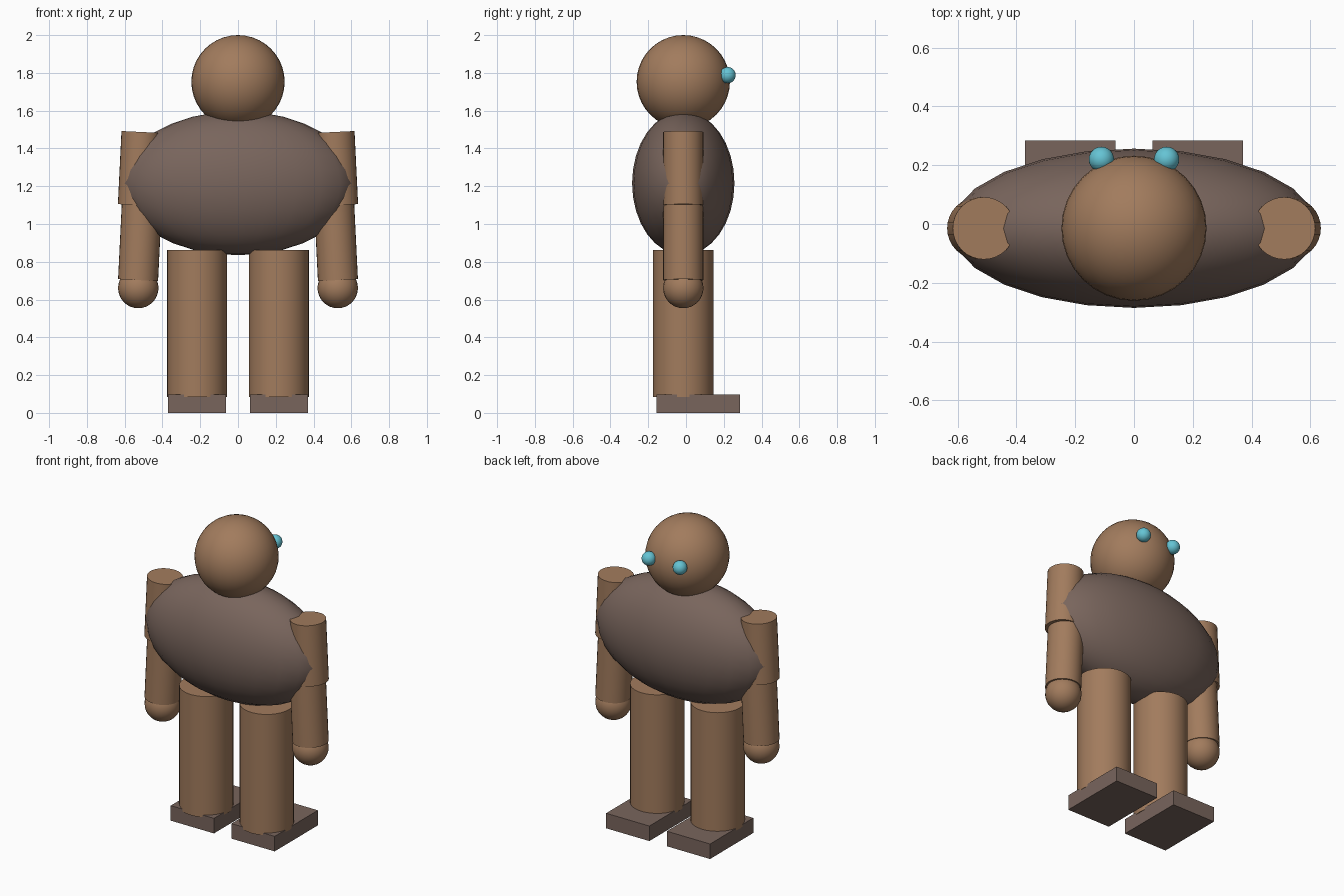
import bpy, math
from mathutils import Vector

if "Cube" in bpy.data.objects:
    bpy.data.objects.remove(bpy.data.objects["Cube"])

CY = -0.0145  # depth of the body axis


def material(name, rgb):
    m = bpy.data.materials.new(name)
    m.diffuse_color = (*rgb, 1)
    m.use_nodes = True
    m.node_tree.nodes["Principled BSDF"].inputs["Base Color"].default_value = m.diffuse_color
    return m


BROWN = material("warm brown", (0.36, 0.20, 0.11))
DARK = material("dark taupe", (0.19, 0.13, 0.108))
CYAN = material("pale cyan", (0.13, 0.55, 0.66))


def finish(name, mat):
    ob = bpy.context.object
    ob.name = name
    ob.data.materials.append(mat)
    bpy.ops.object.transform_apply(location=False, rotation=True, scale=True)
    bpy.ops.object.shade_smooth_by_angle(angle=math.radians(40))
    return ob


def ball(name, mat, loc, radii, segments=24, rings=16):
    bpy.ops.mesh.primitive_uv_sphere_add(segments=segments, ring_count=rings, radius=1, location=loc)
    bpy.context.object.scale = radii
    return finish(name, mat)


def limb(name, mat, a, b, radius):
    a, b = Vector(a), Vector(b)
    bpy.ops.mesh.primitive_cylinder_add(vertices=32, radius=radius, depth=(b - a).length, location=(a + b) / 2)
    bpy.context.object.rotation_euler = (b - a).to_track_quat('Z', 'Y').to_euler()
    return finish(name, mat)


def box(name, mat, loc, size):
    bpy.ops.mesh.primitive_cube_add(size=1, location=loc)
    bpy.context.object.scale = size
    return finish(name, mat)


# Torso and head
ball("torso", DARK, (0, CY, 1.216), (0.625, 0.271, 0.381))
ball("head", BROWN, (0, CY, 1.753), (0.247, 0.247, 0.247), 32, 20)

for side, s in (("left", -1), ("right", 1)):
    # Eye, on the +y side of the head
    ball(side + "_eye", CYAN, (s * 0.111, 0.22, 1.788), (0.043, 0.043, 0.043))
    # Arm: both halves splay slightly outwards, with a step at the elbow
    limb(side + "_upper_arm", BROWN, (s * 0.53, CY, 1.10), (s * 0.511, CY, 1.487), 0.106)
    limb(side + "_forearm", BROWN, (s * 0.529, CY, 0.703), (s * 0.509, CY, 1.11), 0.106)
    ball(side + "_hand", BROWN, (s * 0.528, CY, 0.661), (0.107, 0.107, 0.107))
    # Leg and foot
    limb(side + "_thigh", BROWN, (s * 0.216, CY, 0.473), (s * 0.216, CY, 0.863), 0.159)
    limb(side + "_shin", BROWN, (s * 0.216, CY, 0.083), (s * 0.216, CY, 0.473), 0.159)
    box(side + "_foot", DARK, (s * 0.217, 0.0645, 0.0485), (0.309, 0.441, 0.097))
